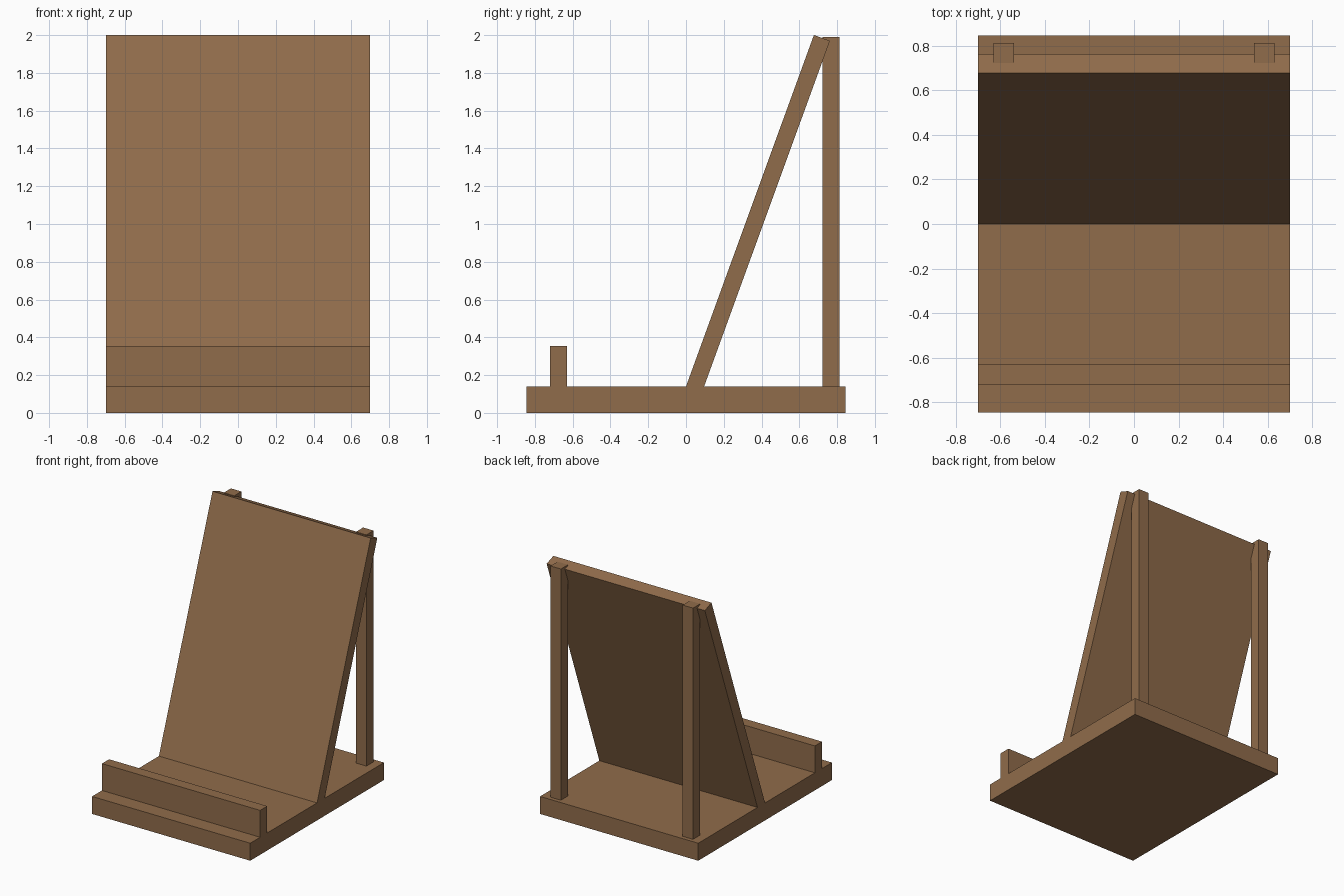
import bpy, math
from mathutils import Matrix, Vector

if "Cube" in bpy.data.objects:
    bpy.data.objects.remove(bpy.data.objects["Cube"])

wood = bpy.data.materials.new("brown_wood")
wood.diffuse_color = (0.28, 0.15, 0.07, 1)
wood.use_nodes = True
wood.node_tree.nodes["Principled BSDF"].inputs["Base Color"].default_value = wood.diffuse_color


def box(name, lo, hi):
    """Box between two corners, modelled around its own centre."""
    lo, hi = Vector(lo), Vector(hi)
    bpy.ops.mesh.primitive_cube_add(size=1, location=(lo + hi) / 2)
    ob = bpy.context.object
    ob.name = name
    ob.data.transform(Matrix.Diagonal((*(hi - lo), 1)))
    ob.data.materials.append(wood)
    return ob


W = 0.70      # half width of the stand
TOP = 0.14    # top of the base
T = 0.09      # board thickness

# base slab and front retaining lip
box("base", (-W, -0.845, 0), (W, 0.845, TOP))
box("front_lip", (-W, -0.72, TOP), (W, -0.63, 0.355))

# leaning back panel, hinged on its lower front edge
panel = box("back_panel", (-W, 0, 0), (W, T, 1.98))
panel.data.transform(Matrix.Translation(panel.location))
panel.location = (0, 0, TOP)
panel.rotation_euler.x = -math.radians(20)

# rear support posts
for side, x in (("left", -0.585), ("right", 0.585)):
    box(side + "_rear_post", (x - 0.046, 0.722, TOP), (x + 0.046, 0.812, 1.99))
